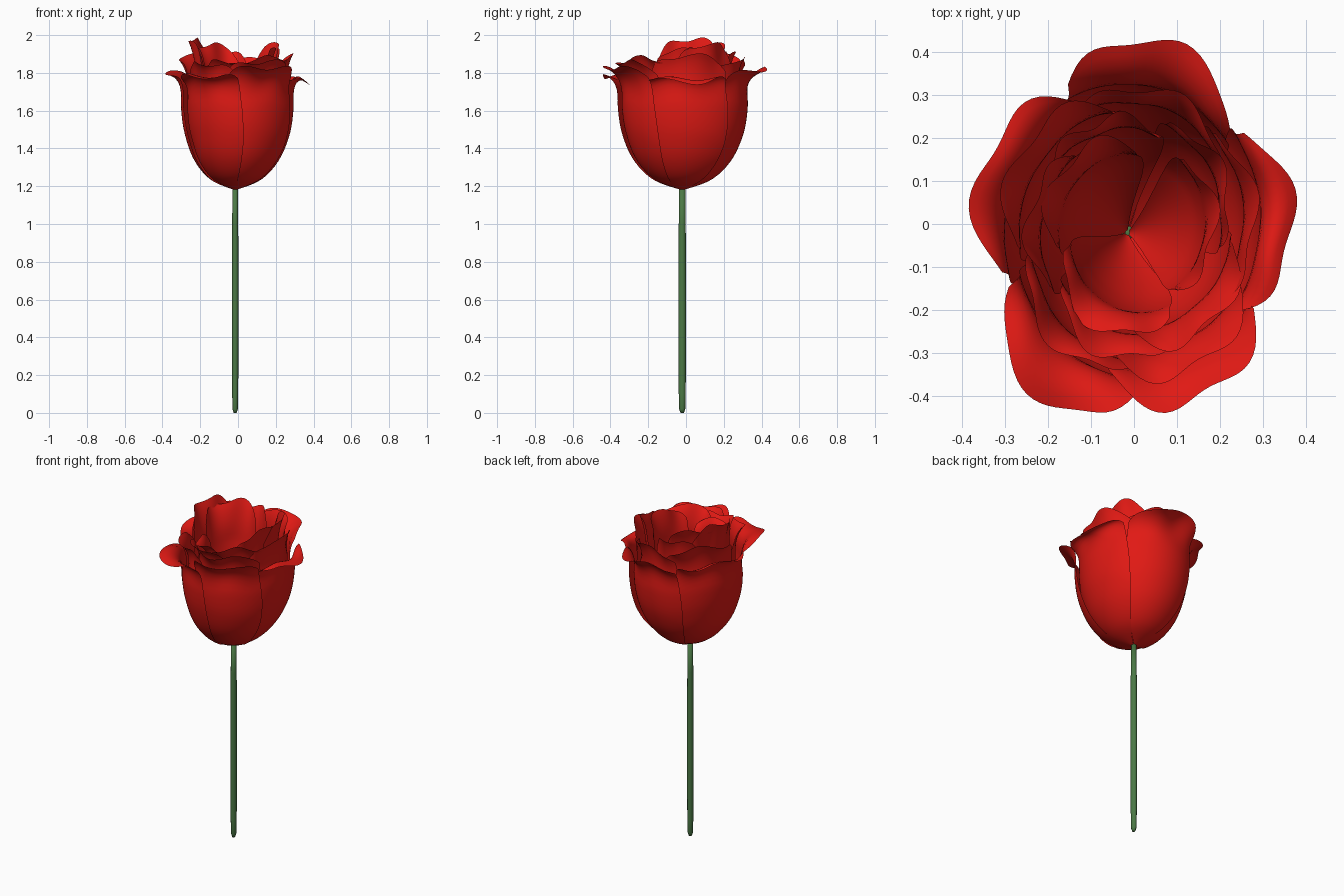
import bpy, bmesh, math

if "Cube" in bpy.data.objects:
    bpy.data.objects.remove(bpy.data.objects["Cube"])


def material(name, rgb):
    m = bpy.data.materials.new(name)
    m.diffuse_color = (*rgb, 1)
    m.use_nodes = True
    m.node_tree.nodes["Principled BSDF"].inputs["Base Color"].default_value = m.diffuse_color
    return m


RED = material("petal_red", (0.75, 0.010, 0.007))
GREEN = material("stem_green", (0.07, 0.19, 0.06))
BASE = (-0.015, -0.02)


def finish(name, bm, mat):
    me = bpy.data.meshes.new(name)
    bm.to_mesh(me)
    bm.free()
    ob = bpy.data.objects.new(name, me)
    bpy.context.collection.objects.link(ob)
    me.materials.append(mat)
    for p in me.polygons:
        p.use_smooth = True
    return ob


def sample(prof, t):
    # Catmull-Rom point on a radius / height profile
    n = len(prof) - 1
    i = min(int(t * n), n - 1)
    f = t * n - i
    a, b = prof[max(i - 1, 0)], prof[i]
    c, d = prof[i + 1], prof[min(i + 2, n)]
    return [0.5 * (2 * q + (s - p) * f + (2 * p - 5 * q + 4 * s - w) * f * f
                   + (3 * q - p - 3 * s + w) * f ** 3)
            for p, q, s, w in zip(a, b, c, d)]


def petal(name, angle, half, prof, flare, rise, droop=0.0, spiral=0.014, ripple=0.014):
    # Cupped sheet: u runs across the petal, v from the base to the lip
    bm = bmesh.new()
    nu, nv = 28, 28
    rows = []
    for j in range(nv + 1):
        row = []
        for i in range(nu + 1):
            u, v = 2 * i / nu - 1, j / nv
            t = v * (1 - 0.13 * abs(u) ** 3)
            r, z = sample(prof, t)
            lip = max(0, (t - 0.72) / 0.28)
            wave = math.sin(6 * u + math.radians(angle) * 2)
            r += flare * lip ** 2 + spiral * u * min(1, 2 * v) + ripple * lip * wave
            z += rise * lip - droop * lip ** 3 + ripple * lip * math.cos(5 * u + angle)
            th = math.radians(angle + half * u * (0.85 + 0.15 * math.sin(math.pi * v)))
            k = min(1, v * 2)
            x = BASE[0] * (1 - k) + 0.95 * r * math.cos(th)
            y = BASE[1] * (1 - k * 0.4) + 1.08 * r * math.sin(th)
            row.append(bm.verts.new((x, y, z)))
        rows.append(row)
    for a, b in zip(rows, rows[1:]):
        for i in range(nu):
            bm.faces.new((a[i], a[i + 1], b[i + 1], b[i]))
    return finish(name, bm, RED)


# Stem: slim tube with a rounded foot
bm = bmesh.new()
rings = []
for r, z in [(0.008, 0), (0.014, 0.02), (0.016, 0.1), (0.018, 0.6), (0.016, 1.0), (0.014, 1.21)]:
    rings.append([bm.verts.new((BASE[0] + r * math.cos(k * math.pi / 6),
                                BASE[1] + 1.15 * r * math.sin(k * math.pi / 6), z))
                  for k in range(12)])
for a, b in zip(rings, rings[1:]):
    for k in range(12):
        bm.faces.new((a[k], a[(k + 1) % 12], b[(k + 1) % 12], b[k]))
bm.faces.new(rings[0][::-1])
bm.faces.new(rings[-1])
finish("stem", bm, GREEN)

# Outer petals: full cup with a rolled-out lip
outer = [(0.005, 1.18), (0.14, 1.235), (0.235, 1.34), (0.29, 1.48),
         (0.31, 1.62), (0.305, 1.73), (0.315, 1.79)]
for i, (ang, half, flare, rise, droop) in enumerate([
        (80, 44, 0.095, 0.05, 0.02), (2, 42, 0.075, 0.05, 0.09),
        (-66, 42, 0.085, 0.06, 0.02), (-124, 40, 0.115, 0.05, 0.06),
        (157, 46, 0.08, 0.05, 0.04)]):
    petal(f"outer_petal_{i + 1}", ang, half, outer, flare, rise, droop)

# Middle petals
middle = [(0.005, 1.19), (0.12, 1.25), (0.205, 1.35), (0.255, 1.49),
          (0.272, 1.64), (0.265, 1.76), (0.265, 1.83)]
for i, (ang, half, flare, rise) in enumerate([
        (75, 48, 0.04, 0.04), (5, 48, 0.035, 0.06), (-65, 46, 0.07, 0.03),
        (-130, 44, 0.05, 0.02), (145, 50, 0.06, 0.06)]):
    petal(f"middle_petal_{i + 1}", ang, half, middle, flare, rise)

# Inner petals: taller, steeper
inner = [(0.005, 1.2), (0.09, 1.29), (0.16, 1.40), (0.205, 1.53),
         (0.225, 1.67), (0.22, 1.78), (0.22, 1.86)]
for i, (ang, half, flare, rise) in enumerate([
        (30, 46, 0.03, 0.09), (-50, 50, 0.06, 0.02), (-105, 46, 0.06, 0.00),
        (172, 46, 0.04, 0.12), (110, 42, 0.03, 0.05)]):
    petal(f"inner_petal_{i + 1}", ang, half, inner, flare, rise)

# Heart petals: open funnel in the middle
heart = [(0.005, 1.24), (0.06, 1.36), (0.11, 1.48), (0.15, 1.60),
         (0.17, 1.71), (0.175, 1.80), (0.18, 1.86)]
for i, (ang, half, flare, rise) in enumerate([
        (0, 60, 0.02, 0.06), (-115, 58, 0.05, -0.02), (140, 60, 0.04, 0.09)]):
    petal(f"heart_petal_{i + 1}", ang, half, heart, flare, rise)
